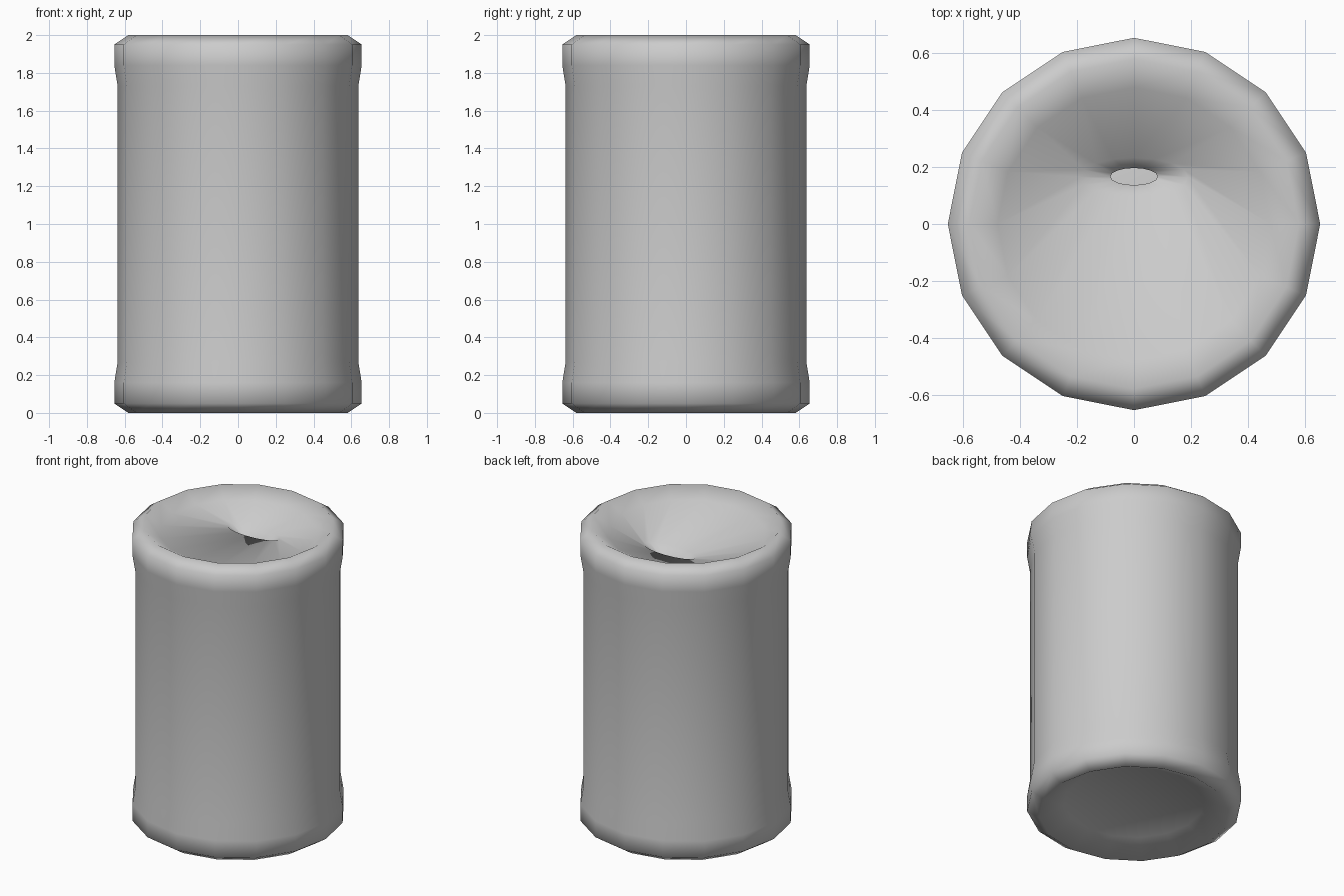
import bpy, bmesh
from math import cos, sin, pi

if "Cube" in bpy.data.objects:
    bpy.data.objects.remove(bpy.data.objects["Cube"])

SIDES = 16
bm = bmesh.new()


def ring(rx, z, ry=None, cy=0.0):
    """One closed loop of vertices, round or elliptical."""
    ry = rx if ry is None else ry
    return [bm.verts.new((rx * cos(2 * pi * i / SIDES),
                          cy + ry * sin(2 * pi * i / SIDES), z))
            for i in range(SIDES)]


def bridge(a, b):
    for i in range(SIDES):
        j = (i + 1) % SIDES
        bm.faces.new((a[i], a[j], b[j], b[i]))


# Recessed bottom, foot bead, straight wall, top bead, recessed lid
profile = [(0.43, 0.08), (0.58, 0.0), (0.655, 0.05), (0.655, 0.16),
           (0.637, 0.27), (0.637, 1.73), (0.655, 1.84), (0.655, 1.95),
           (0.58, 2.0), (0.48, 1.94)]
rings = [ring(r, z) for r, z in profile]

# Off-centre drinking hole: lip, then a narrower open throat
rings.append(ring(0.19, 1.88, 0.068, 0.165))
rings.append(ring(0.083, 1.82, 0.03, 0.167))
for a, b in zip(rings, rings[1:]):
    bridge(a, b)

# Bottom plate
bm.faces.new(list(reversed(rings[0])))

for f in bm.faces:
    f.smooth = True
mesh = bpy.data.meshes.new("drink_can")
bm.to_mesh(mesh)
bm.free()
can = bpy.data.objects.new("drink_can", mesh)
bpy.context.collection.objects.link(can)
